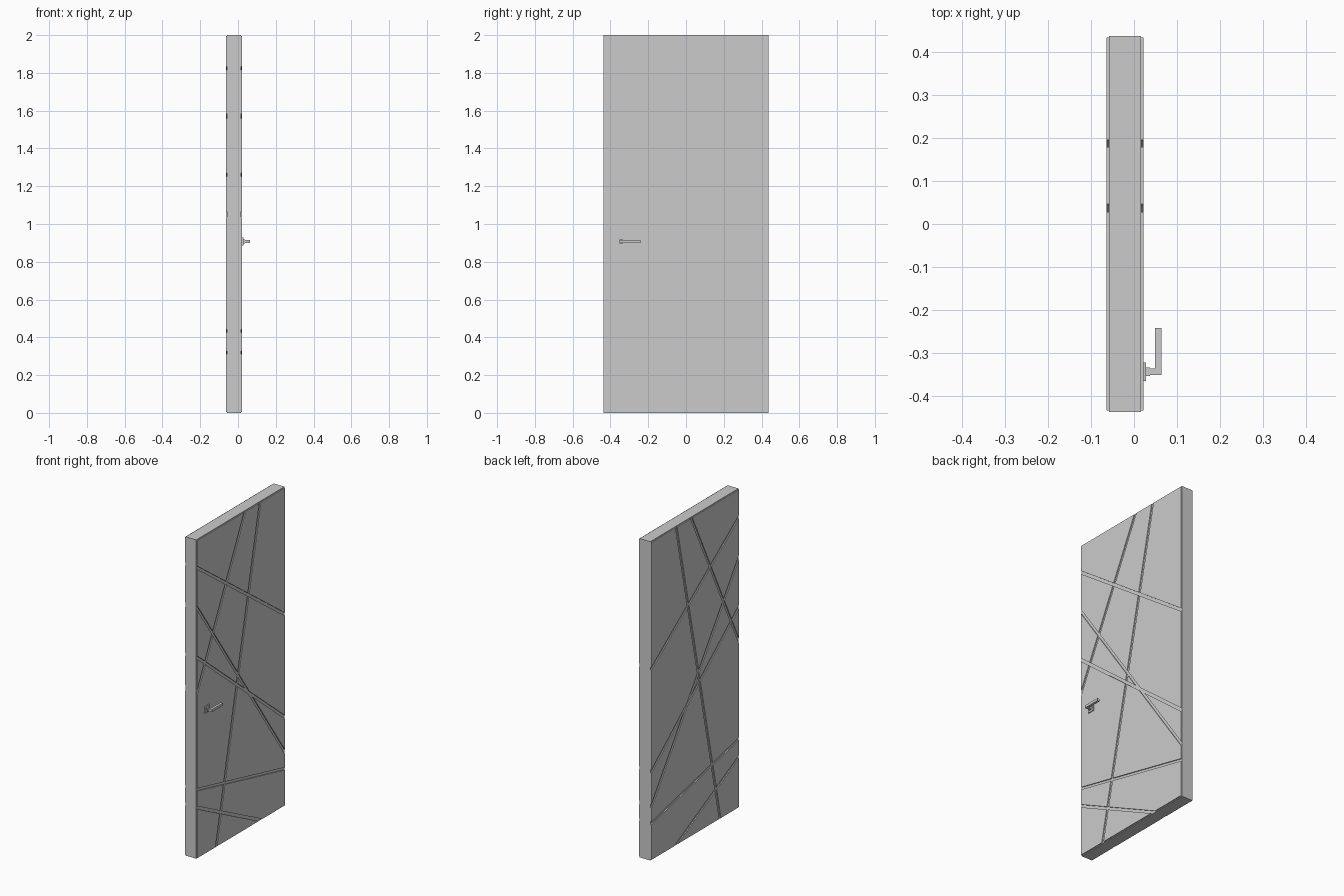
import bpy, bmesh
from mathutils import Vector

if "Cube" in bpy.data.objects:
    bpy.data.objects.remove(bpy.data.objects["Cube"])

HALF_Y, HEIGHT = 0.437, 2.0
CORE_X = (-0.058, 0.016)
FACE_X = (-0.064, 0.022)
INSET, GROOVE = 0.004, 0.016

# Groove centre lines on the door face: (y, z) start and end
LINES = [((-0.437, 1.828), (0.437, 1.20)), ((-0.437, 1.577), (0.437, 0.335)),
         ((-0.437, 1.264), (0.437, 0.555)), ((-0.437, 0.434), (0.437, 0.233)),
         ((-0.437, 0.322), (0.199, 0.0)), ((-0.437, 1.04), (0.039, 2.0)),
         ((-0.248, 0.0), (0.188, 2.0))]


def finish(bm, name):
    bmesh.ops.recalc_face_normals(bm, faces=bm.faces)
    mesh = bpy.data.meshes.new(name)
    bm.to_mesh(mesh)
    bm.free()
    ob = bpy.data.objects.new(name, mesh)
    bpy.context.collection.objects.link(ob)
    return ob


def box(name, x, y, z):
    bm = bmesh.new()
    bmesh.ops.create_cube(bm, size=1)
    for v in bm.verts:
        v.co = Vector([(r[0] + r[1]) / 2 + c * (r[1] - r[0])
                       for c, r in zip(v.co, (x, y, z))])
    return finish(bm, name)


def panels(name, x0, x1):
    """Flat sheet split into raised panels by the groove lines."""
    bm = bmesh.new()
    y, lo, hi = HALF_Y - INSET, INSET, HEIGHT - INSET
    bm.faces.new([bm.verts.new((x0, a, b)) for a, b in
                  ((-y, lo), (y, lo), (y, hi), (-y, hi))])
    tracks = []
    for (ya, za), (yb, zb) in LINES:
        p = Vector((x0, ya, za))
        n = Vector((0, za - zb, yb - ya)).normalized()
        tracks.append((p, n))
        for s in (-1, 1):
            bmesh.ops.bisect_plane(bm, geom=bm.verts[:] + bm.edges[:] + bm.faces[:],
                                   dist=1e-6, plane_co=p + n * s * GROOVE / 2, plane_no=n)
    gone = [f for f in bm.faces if any(
        abs((f.calc_center_median() - p).dot(n)) < GROOVE / 2 - 1e-5 for p, n in tracks)]
    bmesh.ops.delete(bm, geom=gone, context='FACES')
    ext = bmesh.ops.extrude_face_region(bm, geom=bm.faces[:], use_keep_orig=True)
    for g in ext['geom']:
        if isinstance(g, bmesh.types.BMVert):
            g.co.x = x1
    return finish(bm, name)


# Door leaf: core and the grooved facing on both sides
box("door_core", CORE_X, (-HALF_Y, HALF_Y), (0, HEIGHT))
panels("inner_face_panels", CORE_X[0], FACE_X[0])
panels("outer_face_panels", CORE_X[1], FACE_X[1])

# Lever handle
HY, HZ = -0.343, 0.907
box("handle_rose", (0.022, 0.028), (HY - 0.022, HY + 0.022), (HZ - 0.021, HZ + 0.021))
box("handle_collar", (0.028, 0.037), (HY - 0.01, HY + 0.01), (HZ - 0.01, HZ + 0.01))
box("handle_stem", (0.037, 0.05), (HY - 0.007, HY + 0.007), (HZ - 0.007, HZ + 0.007))
box("handle_lever", (0.049, 0.064), (HY - 0.008, -0.241), (HZ - 0.008, HZ + 0.008))
